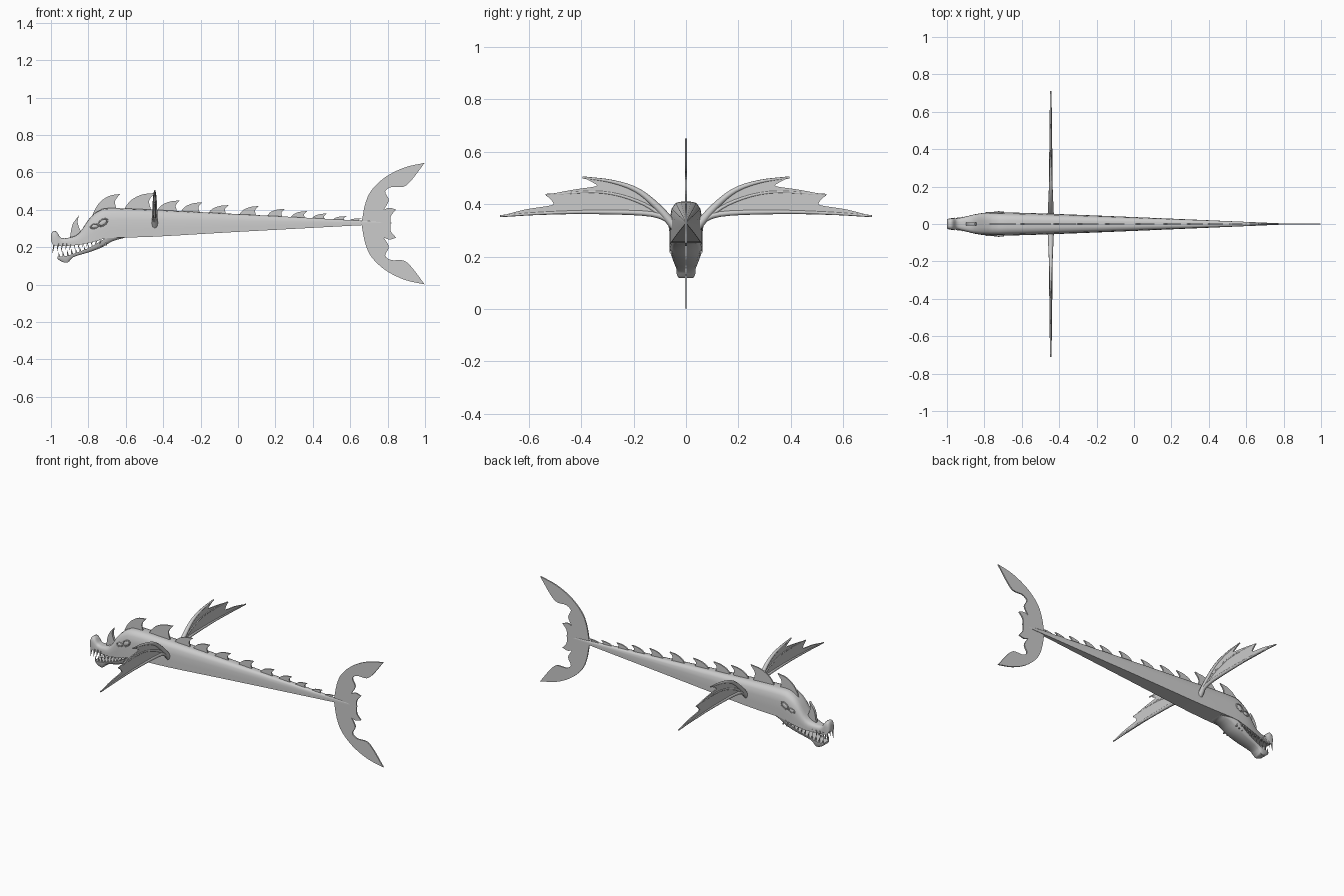
import bpy, bmesh, math
from mathutils import Vector

cube = bpy.data.objects.get("Cube")
if cube:
    bpy.data.objects.remove(cube, do_unlink=True)

grey = bpy.data.materials.new("stone grey")
grey.use_nodes = True
grey.diffuse_color = (0.6, 0.6, 0.6, 1)
grey.node_tree.nodes["Principled BSDF"].inputs["Base Color"].default_value = (0.6, 0.6, 0.6, 1)


def finish(name, bm, smooth=None):
    bmesh.ops.recalc_face_normals(bm, faces=bm.faces)
    mesh = bpy.data.meshes.new(name)
    bm.to_mesh(mesh)
    bm.free()
    obj = bpy.data.objects.new(name, mesh)
    bpy.context.collection.objects.link(obj)
    mesh.materials.append(grey)
    if smooth:
        bpy.ops.object.select_all(action='DESELECT')
        obj.select_set(True)
        bpy.context.view_layer.objects.active = obj
        bpy.ops.object.shade_smooth_by_angle(angle=math.radians(smooth))
    return obj


def spline(pts, steps=5):
    """Smooth curve through the given points."""
    p = [Vector(q) for q in pts]
    p = [2 * p[0] - p[1]] + p + [2 * p[-1] - p[-2]]
    out = []
    for a, b, c, d in zip(p, p[1:], p[2:], p[3:]):
        for i in range(steps):
            t = i / steps
            out.append(b + (c - a) * t / 2 + (2 * a - 5 * b + 4 * c - d) * t * t / 2
                       + (3 * b - a - 3 * c + d) * t ** 3 / 2)
    return out + [p[-2]]


def bridge(bm, rings):
    rows = [[bm.verts.new(v) for v in ring] for ring in rings]
    n = len(rows[0])
    for r, s in zip(rows, rows[1:]):
        for i in range(n):
            bm.faces.new((r[i], r[(i + 1) % n], s[(i + 1) % n], s[i]))
    bm.faces.new(rows[0])
    bm.faces.new(rows[-1])


def loft(name, sections, half, steps=3):
    """Skin sections (x, bottom, top, half width) with a mirrored outline."""
    outline = half + [(-w, h) for w, h in reversed(half)]
    bm = bmesh.new()
    bridge(bm, [[(x, w * hw, lo + h * (hi - lo)) for w, h in outline]
                for x, lo, hi, hw in spline(sections, steps)])
    return finish(name, bm, 50)


def tube(bm, path, r0, r1, sides=8):
    """Tapered bone running in the y-z plane."""
    rings = []
    for i, p in enumerate(path):
        q = path[min(i + 1, len(path) - 1)] - path[max(i - 1, 0)]
        side = q.cross(Vector((1, 0, 0))).normalized()
        r = r0 + (r1 - r0) * i / (len(path) - 1)
        rings.append([p + r * (math.cos(k * math.tau / sides) * side
                      + math.sin(k * math.tau / sides) * Vector((1, 0, 0))) for k in range(sides)])
    bridge(bm, rings)


def plate(bm, pts, offset):
    """Flat outline thickened along the offset vector."""
    bridge(bm, [[p - offset / 2 for p in pts], [p + offset / 2 for p in pts]])


def outline(*runs):
    """Join smooth runs of 2D points, keeping a corner where they meet."""
    pts = []
    for run in runs:
        pts += spline([(a, b, 0) for a, b in run], 4)[:-1]
    return pts


# Body with brow, snout and nose
back = [(1, 0), (1, 0.3), (0.98, 0.6), (0.88, 0.83), (0.65, 0.97), (0.3, 1)]
loft("body", [(-1, .235, .265, .022), (-.99, .215, .285, .029), (-.97, .208, .283, .031),
              (-.945, .205, .25, .03), (-.9, .208, .252, .04), (-.85, .213, .275, .052),
              (-.79, .225, .36, .061), (-.74, .238, .397, .063), (-.68, .25, .409, .062),
              (-.45, .256, .4, .055), (0, .282, .377, .037), (.82, .326, .333, .002)], back)

# Lower jaw
loft("lower_jaw", [(-.965, .138, .15, .025), (-.945, .124, .15, .033), (-.91, .118, .155, .037),
                   (-.88, .147, .165, .039), (-.8, .172, .195, .05), (-.73, .198, .235, .06),
                   (-.67, .232, .27, .06), (-.6, .252, .29, .05)],
     [(.75, 0), (.95, .35), (1, 1)])

# Teeth along both jaws
bm = bmesh.new()
for i in range(12):
    t = i / 11
    x = -.985 + .25 * t
    for s in (-1, 1):
        for z, tip, w in ((.217 + .02 * t, -.05 + .027 * t, .026 + .032 * t),
                          (.143 + .067 * t, .036 - .012 * t, .025 + .03 * t)):
            shift = .03 if tip > 0 else 0
            base = [Vector((x + shift + .006 * math.cos(a), s * w + .005 * math.sin(a), z))
                    for a in (k * math.tau / 5 for k in range(5))]
            v = [bm.verts.new(p) for p in base]
            top = bm.verts.new((x + shift - .006, s * w * 1.08, z + tip))
            bm.faces.new(v)
            for k in range(5):
                bm.faces.new((v[k], v[(k + 1) % 5], top))
finish("teeth", bm)

# Eyes: slanted rims with eyeballs, and a smaller pit in front
for s, side in ((-1, "right"), (1, "left")):
    for part, x, z, size, tilt in (("eye", -.722, .332, .027, .6), ("cheek_pit", -.768, .312, .02, .25)):
        y = s * (.063 if part == "eye" else .061)
        for k, kind in enumerate(("rim", "ball")):
            if k:
                bpy.ops.mesh.primitive_uv_sphere_add(segments=16, ring_count=8, radius=size * .8)
            else:
                bpy.ops.mesh.primitive_torus_add(major_radius=size, minor_radius=.004,
                                                 major_segments=20, minor_segments=6)
            obj = bpy.context.object
            obj.name = f"{side}_{part}_{kind}"
            obj.scale = (1, .6, .25 if k else 1)
            obj.rotation_euler = (math.pi / 2, -tilt, 0)
            obj.location = (x, y, z)
            obj.data.materials.append(grey)
            bpy.ops.object.shade_smooth()

# Back spines: hooked fins shrinking toward the tail
thin = Vector((0, .008, 0))
spines = [(-.79, -.64, .355, .39, -.63, .485), (-.62, -.46, .395, .39, -.445, .49)]
tips = [-.31, -.19, -.05, .11, .25, .37, .475, .58, .66]
heights = [.45, .44, .425, .42, .405, .393, .38, .366, .355]
for i, (x, z) in enumerate(zip(tips, heights)):
    length = .135 - .007 * i
    ridge = .372 - .053 * x
    spines.append((x - length, x - .02, ridge, ridge - .004, x, z))
bm = bmesh.new()
for x0, x1, z0, z1, tx, tz in spines:
    w, h = tx - x0, tz - z0
    pts = outline([(x0, z0 - .01), (x0 + .25 * w, z0 + .55 * h), (x0 + .6 * w, z0 + .9 * h), (tx, tz)],
                  [(tx, tz), (tx - .17 * w, z1 + .6 * (tz - z1)), (tx - .13 * w, z1 + .2 * (tz - z1)),
                   (x1, z1 - .015)],
                  [(x1, z1 - .015), (x0, z0 - .01)])
    plate(bm, [Vector((p.x, 0, p.y)) for p in pts], thin)
finish("back_spines", bm)

# Snout horn
bm = bmesh.new()
pts = outline([(-.9, .24), (-.885, .32), (-.85, .37)], [(-.85, .37), (-.857, .33), (-.835, .27)],
              [(-.835, .27), (-.9, .24)])
plate(bm, [Vector((p.x, 0, p.y)) for p in pts], thin * 2)
finish("snout_horn", bm)

# Tail fin: one lobe outline mirrored about the body axis
axis = .326
lobe = outline([(.66, 0), (.68, .105), (.715, .18), (.79, .25), (.89, .3), (.998, .325)],
               [(.998, .325), (.93, .235), (.885, .197), (.82, .195), (.787, .17), (.806, .125), (.78, .075)],
               [(.78, .075), (.81, .085), (.845, .075)], [(.845, .075), (.817, .04), (.815, 0)])
bm = bmesh.new()
for s in (1, -1):
    plate(bm, [Vector((p.x, 0, axis + s * p.y)) for p in lobe + [Vector((.815, 0, 0))]], thin)
finish("tail_fin", bm)

# Wings: scalloped membrane with three tapering bones
arm = [(.04, .31), (.11, .39), (.187, .452), (.28, .485), (.395, .502)]
middle = [(.05, .32), (.16, .40), (.32, .445), (.535, .435)]
lower = [(.04, .325), (.13, .362), (.35, .37), (.55, .365), (.71, .354)]
membrane = outline(arm, [arm[-1], (.355, .482), (.345, .468), (.43, .455), middle[-1]],
                   [middle[-1], (.51, .41), (.515, .395), (.61, .38), lower[-1]],
                   [lower[-1], (.45, .362), (.28, .365), (.13, .358), arm[0]])
for s, side in ((1, "left"), (-1, "right")):
    def place(p):
        return Vector((-.445, s * p[0], p[1]))
    bm = bmesh.new()
    plate(bm, [place(p) for p in membrane], Vector((.007, 0, 0)))
    finish(f"{side}_wing_membrane", bm)
    bm = bmesh.new()
    for path, r in ((arm, .017), (middle, .009), (lower, .013)):
        tube(bm, spline([place(p) for p in path]), r, .004)
    finish(f"{side}_wing_bones", bm, 60)
